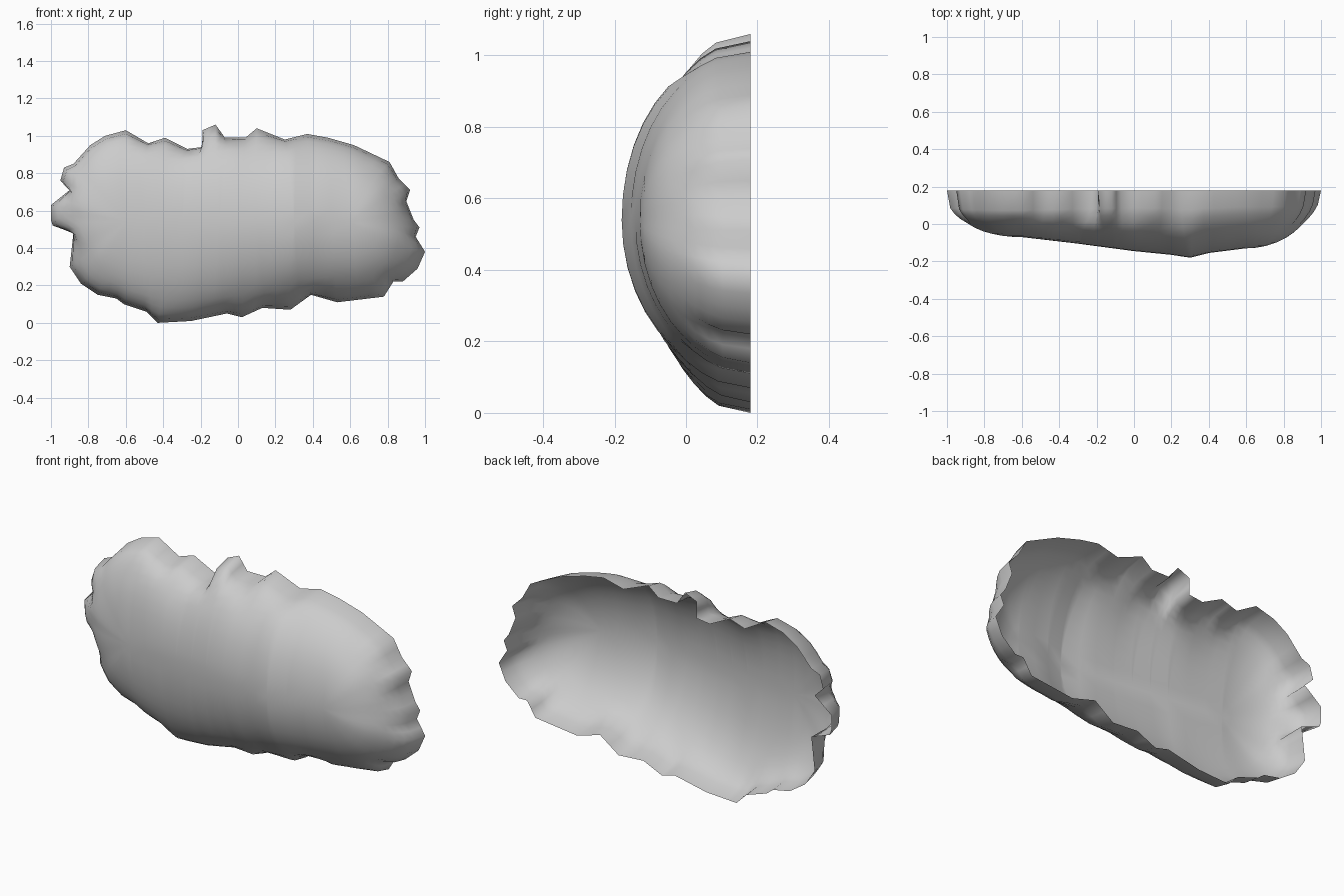
import bpy, bmesh, math

if "Cube" in bpy.data.objects:
    bpy.data.objects.remove(bpy.data.objects["Cube"])

# Ragged rim of the open shell, front view (x, z), clockwise
RIM = [(-1, .63), (-.90, .71), (-.95, .76), (-.93, .83), (-.88, .85), (-.79, .95), (-.71, 1.0),
       (-.60, 1.03), (-.48, .96), (-.39, .99), (-.27, .93), (-.19, .94), (-.19, 1.03),
       (-.12, 1.06), (-.07, .99), (.04, .99), (.10, 1.04), (.25, .98), (.37, 1.01), (.48, .99),
       (.62, .95), (.81, .86), (.86, .77), (.92, .71), (.90, .65), (.94, .55), (.97, .51),
       (.95, .46), (1.0, .38), (.96, .29), (.88, .22), (.83, .22), (.78, .14), (.53, .11),
       (.39, .15), (.28, .07), (.13, .08), (.02, .03), (-.06, .05), (-.25, .01), (-.43, 0),
       (-.49, .06), (-.61, .10), (-.65, .13), (-.75, .15), (-.84, .21), (-.90, .30),
       (-.88, .48), (-.99, .52), (-1, .55)]
# Bulge height along the central ridge (x, depth)
RIDGE = [(-.6, .25), (-.3, .285), (0, .325), (.2, .345), (.3, .36), (.4, .335), (.6, .31)]
RINGS = [0, .15, .3, .45, .58, .7, .8, .87, .93, .97, 1]
BACK_Y = .18


def ridge_depth(x):
    for (x0, d0), (x1, d1) in zip(RIDGE, RIDGE[1:]):
        if x <= x1:
            return d0 + (d1 - d0) * (x - x0) / (x1 - x0)
    return RIDGE[-1][1]


# Subdivide the rim, and make a smoothed copy for the body
rim = []
for (ax, az), (bx, bz) in zip(RIM, RIM[1:] + RIM[:1]):
    n = max(1, math.ceil(math.hypot(bx - ax, bz - az) / .08))
    rim += [(ax + (bx - ax) * i / n, az + (bz - az) * i / n) for i in range(n)]
N = len(rim)
soft = [tuple(sum(rim[(i + k) % N][a] for k in range(-3, 4)) / 7 for a in (0, 1))
        for i in range(N)]

# Rings grow from the ridge line out to the rim; the left end and top are blunter
bm = bmesh.new()
rings = []
for s in RINGS:
    ring = []
    for (rx, rz), (sx, sz) in zip(rim, soft):
        cx, cz = round(max(-.6, min(.6, sx)), 1), .54
        w = max(0, (s - .8) / .2)
        tx, tz = sx + (rx - sx) * w, sz + (rz - sz) * w
        up = (sz - cz) / math.hypot(sx - cx, sz - cz)
        power = .49 - .05 * max(0, up) - .14 * max(0, -cx) / .6
        y = BACK_Y - ridge_depth(cx) * max(0, 1 - s * s) ** power
        ring.append(bm.verts.new((cx + (tx - cx) * s, y, cz + (tz - cz) * s)))
    rings.append(ring)
for a, b in zip(rings, rings[1:]):
    for i in range(N):
        j = (i + 1) % N
        bm.faces.new((a[i], b[i], b[j], a[j]))
bmesh.ops.remove_doubles(bm, verts=bm.verts, dist=.0005)
bm.normal_update()
if sum(f.normal.y * f.calc_area() for f in bm.faces) > 0:
    bmesh.ops.reverse_faces(bm, faces=bm.faces)
for f in bm.faces:
    f.smooth = True

# Shell object, open at the back
mesh = bpy.data.meshes.new("rounded_shell")
bm.to_mesh(mesh)
bm.free()
shell = bpy.data.objects.new("rounded_shell", mesh)
bpy.context.collection.objects.link(shell)
